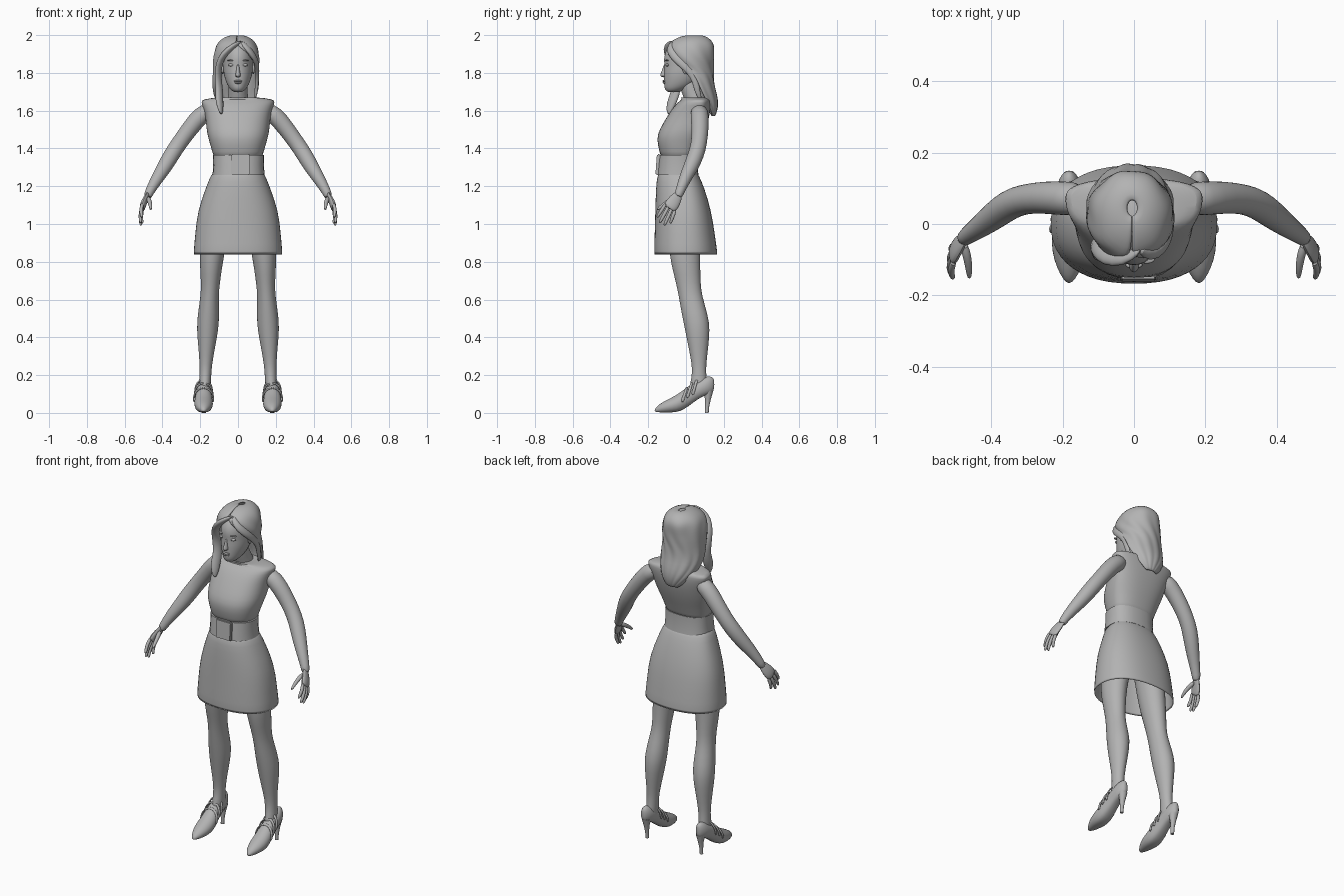
import bpy, bmesh, math
from mathutils import Vector

GREY = bpy.data.materials.new("plain grey")
GREY.diffuse_color = (0.45, 0.45, 0.45, 1)


def finish(name, bm, mirror=False, subdiv=1, thick=0, angle=60):
    bmesh.ops.recalc_face_normals(bm, faces=bm.faces)
    me = bpy.data.meshes.new(name)
    bm.to_mesh(me)
    bm.free()
    me.materials.append(GREY)
    me.polygons.foreach_set("use_smooth", [True] * len(me.polygons))
    me.set_sharp_from_angle(angle=math.radians(angle))
    ob = bpy.data.objects.new(name, me)
    bpy.context.collection.objects.link(ob)
    if thick:
        m = ob.modifiers.new("thickness", "SOLIDIFY")
        m.thickness, m.offset = thick, 0
    if subdiv:
        ob.modifiers.new("smooth", "SUBSURF").levels = subdiv
        ob.modifiers["smooth"].render_levels = subdiv
    if mirror:
        ob.modifiers.new("mirror", "MIRROR").use_mirror_merge = False
    return ob


def skin(bm, rings, closed=True, caps=(True, True)):
    """Join successive rings of points with quads."""
    vs = [[bm.verts.new(p) for p in r] for r in rings]
    n = len(vs[0])
    for a, b in zip(vs, vs[1:]):
        for i in range(n if closed else n - 1):
            j = (i + 1) % n
            bm.faces.new((a[i], a[j], b[j], b[i]))
    for end, cap in zip((vs[0], vs[-1]), caps):
        if cap:
            bm.faces.new(end)


def loft(name, rows, n=24, p=2.0, caps=(True, True), **kw):
    """Stack of level sections: (x centre, z, x radius, front y, side y, back y)."""
    bm, rings = bmesh.new(), []
    for cx, z, rx, yf, ym, yb in rows:
        ring = []
        for i in range(n):
            a = 2 * math.pi * i / n
            c, s = math.cos(a), math.sin(a)
            u = math.copysign(abs(c) ** (2 / p), c)
            v = math.copysign(abs(s) ** (2 / p), s)
            ring.append((cx + rx * u, ym + v * ((yb - ym) if v > 0 else (ym - yf)), z))
        rings.append(ring)
    skin(bm, rings, True, caps)
    return finish(name, bm, **kw)


def tube(name, pts, n=10, side=None, flat=1.0, **kw):
    """Tube through (x, y, z, radius), optionally flattened across a side direction."""
    bm, rings = bmesh.new(), []
    P = [Vector(q[:3]) for q in pts]
    for i, c in enumerate(P):
        t = (P[min(i + 1, len(P) - 1)] - P[max(i - 1, 0)]).normalized()
        s = Vector(side or (0, 1, 0))
        s = (s - t * s.dot(t)).normalized()
        w = t.cross(s) * flat
        r = pts[i][3]
        rings.append([c + (s * math.cos(a) + w * math.sin(a)) * r
                      for a in (2 * math.pi * k / n for k in range(n))])
    skin(bm, rings)
    return finish(name, bm, **kw)


def ball(name, loc, size, mirror=False):
    bm = bmesh.new()
    bmesh.ops.create_uvsphere(bm, u_segments=14, v_segments=10, radius=1)
    for v in bm.verts:
        v.co = Vector(loc) + Vector([a * b for a, b in zip(v.co, size)])
    finish(name, bm, mirror, 0)


# Dress: bodice, belt with buckle, open skirt
loft("bodice", [(0, 1.33, .128, -.13, -.02, .05), (0, 1.38, .135, -.14, -.02, .06),
                (0, 1.45, .158, -.158, -.01, .088), (0, 1.50, .168, -.142, .02, .105),
                (0, 1.56, .172, -.107, .05, .122), (0, 1.61, .185, -.075, .07, .13),
                (0, 1.645, .197, -.045, .075, .13), (0, 1.66, .192, -.02, .075, .125),
                (0, 1.672, .10, -.03, .05, .11), (0, 1.665, .06, -.02, .04, .09)], p=2.4)
loft("belt", [(0, 1.26, .125, -.14, -.03, .05), (.003, 1.26, .138, -.155, -.03, .066),
              (.003, 1.31, .134, -.150, -.03, .06), (.003, 1.365, .136, -.143, -.03, .06),
              (0, 1.365, .12, -.13, -.03, .05)], p=2.4, subdiv=0, angle=40)
bm = bmesh.new()
bmesh.ops.create_cube(bm, size=1)
for v in bm.verts:
    v.co = (.012 + v.co.x * .10, -.148 + v.co.y * .02 - v.co.z * -.008, 1.315 + v.co.z * .11)
bmesh.ops.bevel(bm, geom=bm.edges[:], offset=.005, segments=2, affect="EDGES")
finish("buckle", bm, subdiv=0)
loft("skirt", [(0, 1.29, .122, -.138, -.02, .05), (0, 1.25, .145, -.15, -.02, .068),
               (0, 1.20, .165, -.157, -.01, .092), (0, 1.07, .213, -.161, 0, .132),
               (0, .95, .225, -.164, 0, .15), (0, .835, .236, -.168, 0, .167)],
     p=2.3, caps=(True, False), thick=.006)

# Legs
loft("leg", [(.09, 1.15, .08, -.09, -.01, .08), (.115, 1.0, .078, -.10, -.01, .085),
             (.14, .83, .066, -.09, -.01, .075), (.144, .73, .055, -.065, .01, .078),
             (.148, .65, .048, -.045, .02, .08), (.153, .58, .052, -.034, .04, .098),
             (.159, .48, .061, -.015, .06, .127), (.163, .40, .053, .002, .06, .125),
             (.168, .30, .038, .022, .065, .113), (.172, .22, .031, .036, .07, .104),
             (.175, .15, .032, .02, .07, .115), (.177, .11, .03, .01, .06, .11)],
     n=16, mirror=True)

# Shoes: pointed body with flat sole, heel, straps
bm, rings = bmesh.new(), []
for y, bottom, top, rx in [(-.167, .006, .018, .006), (-.145, .003, .042, .025),
                           (-.10, .002, .066, .045), (-.05, .003, .088, .052),
                           (-.01, .018, .118, .048), (.035, .052, .15, .041),
                           (.08, .085, .172, .038), (.115, .096, .19, .035),
                           (.142, .11, .186, .02), (.15, .13, .17, .008)]:
    ring = []
    for k in range(14):
        a = 2 * math.pi * k / 14
        ring.append((.182 + rx * math.cos(a), y,
                     max(bottom, (bottom + top) / 2 + (top - bottom) * .58 * math.sin(a))))
    rings.append(ring)
skin(bm, rings)
finish("shoe", bm, mirror=True)
tube("heel", [(.18, .118, .12, .027), (.18, .116, .075, .016), (.18, .112, .035, .011),
              (.18, .11, 0, .010)], mirror=True, subdiv=0)
for y, z, rx, rz in [(-.015, .075, .053, .058), (.012, .098, .049, .061), (.04, .115, .046, .064)]:
    loop = [(.182 + rx * math.cos(a), y + .018 * math.sin(a), z + rz * math.sin(a), .009)
            for a in (math.radians(-20 + 22 * k) for k in range(11))]
    tube("shoe_strap", loop, n=6, side=(0, 1, .4), flat=.6, mirror=True)

# Arms and hands
tube("arm", [(.14, .07, 1.605, .045), (.195, .072, 1.58, .05), (.255, .075, 1.505, .046),
             (.31, .07, 1.43, .043), (.35, .055, 1.37, .044), (.39, .025, 1.3, .041),
             (.435, -.01, 1.23, .032), (.472, -.035, 1.165, .024), (.48, -.045, 1.14, .022)],
     n=14, mirror=True)
ACROSS = Vector((0, .81, -.58))
tube("palm", [(.473, -.036, 1.165, .022), (.484, -.05, 1.14, .031), (.497, -.066, 1.115, .039),
              (.506, -.083, 1.09, .039), (.508, -.09, 1.08, .03)],
     side=ACROSS, flat=.42, mirror=True)
for k, tip in zip((-.03, -.01, .01, .029), ((.508, -.153, 1.035), (.515, -.14, 1.005),
                                            (.514, -.115, .992), (.506, -.083, 1.003))):
    base = Vector((.505, -.08, 1.095)) + ACROSS * k
    tip = Vector(tip)
    mid = (base + tip) / 2 + Vector((.009, 0, 0))
    tube("finger", [(*base, .011), (*mid, .0105), (*tip.lerp(mid, .2), .009), (*tip, .005)],
         n=8, mirror=True)
tube("thumb", [(.478, -.055, 1.14, .014), (.468, -.092, 1.122, .013),
               (.463, -.125, 1.098, .011), (.462, -.155, 1.073, .006)], n=8, mirror=True)

# Neck and head
tube("neck", [(0, .06, 1.63, .066), (0, .045, 1.67, .053), (0, .015, 1.73, .05),
              (0, 0, 1.79, .05)], n=16)
loft("head", [(0, 1.697, .02, -.095, -.07, -.04), (0, 1.71, .04, -.113, -.06, 0),
              (0, 1.74, .06, -.117, -.03, .05), (0, 1.78, .073, -.117, -.02, .08),
              (0, 1.81, .078, -.117, -.01, .095), (0, 1.84, .08, -.114, 0, .105),
              (0, 1.87, .081, -.119, 0, .11), (0, 1.91, .08, -.112, .01, .115),
              (0, 1.95, .066, -.085, .015, .1), (0, 1.975, .04, -.05, .02, .07)])
loft("nose", [(0, 1.776, .008, -.122, -.11, -.1), (0, 1.782, .017, -.137, -.112, -.1),
              (0, 1.79, .015, -.139, -.112, -.1), (0, 1.815, .009, -.127, -.108, -.1),
              (0, 1.85, .008, -.117, -.105, -.1)], n=10)
ball("upper_lip", (0, -.115, 1.757), (.024, .01, .005))
ball("lower_lip", (0, -.114, 1.748), (.02, .01, .006))
ball("eye", (.035, -.098, 1.842), (.018, .010, .008), True)
ball("brow", (.036, -.100, 1.866), (.022, .011, .004), True)
ball("ear", (.081, .0, 1.825), (.009, .02, .032), True)

# Hair: open shell, tucked behind one ear; (x, y, z, rx, ry, opening right, opening left)
bm, rings = bmesh.new(), []
for cx, cy, z, rx, ry, o1, o2 in [
        (-.005, .045, 1.994, .012, .02, 0, 0), (-.005, .04, 1.99, .05, .06, 0, 0),
        (-.007, .032, 1.97, .083, .098, 0, 0), (-.008, .025, 1.945, .102, .120, 2, 4),
        (-.008, .02, 1.915, .112, .125, 24, 28), (-.008, .02, 1.88, .117, .122, 42, 42),
        (-.01, .025, 1.84, .117, .117, 66, 50), (-.01, .03, 1.79, .117, .110, 98, 54),
        (-.01, .04, 1.74, .120, .102, 105, 56), (-.01, .055, 1.69, .115, .102, 108, 70),
        (-.01, .085, 1.64, .095, .080, 112, 90), (-.005, .11, 1.60, .065, .048, 115, 105),
        (-.005, .125, 1.57, .035, .022, 120, 120)]:
    a0, a1 = math.radians(o1), 2 * math.pi - math.radians(o2)
    ring = []
    for k in range(29):
        a = a0 + (a1 - a0) * k / 28
        wave = 1 + (.025 * math.sin(k * 1.5 + z * 8) if z < 1.95 else 0)
        ring.append((cx + rx * wave * math.sin(a), cy - ry * wave * math.cos(a), z))
    rings.append(ring)
skin(bm, rings, False, (False, False))
finish("hair", bm, thick=.014)
# Locks swept from the parting, one falling over the shoulder
tube("front_lock", [(.02, -.07, 1.968, .012), (-.03, -.1, 1.94, .024), (-.075, -.095, 1.90, .027),
                    (-.102, -.07, 1.85, .026), (-.107, -.05, 1.78, .025), (-.098, -.05, 1.71, .028),
                    (-.10, -.07, 1.66, .031), (-.093, -.087, 1.61, .023),
                    (-.088, -.092, 1.58, .008)], side=(.5, .8, 0), flat=.6)
tube("side_lock", [(.015, -.07, 1.968, .012), (.05, -.092, 1.93, .022), (.084, -.065, 1.89, .024),
                   (.1, -.025, 1.85, .022), (.102, .02, 1.81, .02), (.1, .05, 1.76, .018),
                   (.098, .06, 1.70, .016), (.085, .08, 1.65, .008)], side=(0, .7, .7), flat=.6)
